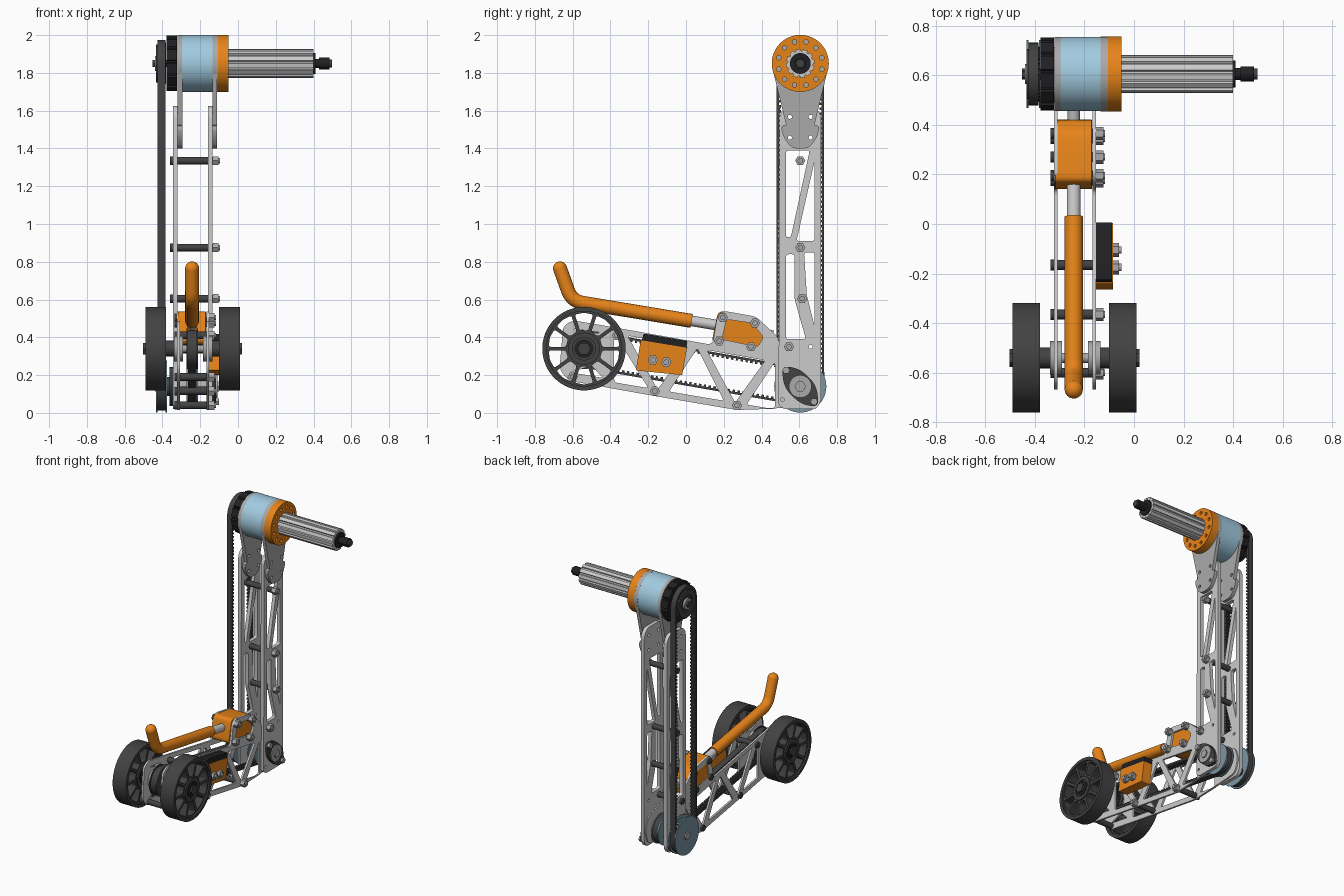
import bpy, bmesh
from math import sin, cos, pi, radians, atan2, acos, hypot
from mathutils import Vector

if "Cube" in bpy.data.objects:
    bpy.data.objects.remove(bpy.data.objects["Cube"])

def mat(name, c):
    m = bpy.data.materials.new(name)
    m.diffuse_color = (*c, 1)
    m.use_nodes = True
    m.node_tree.nodes["Principled BSDF"].inputs["Base Color"].default_value = m.diffuse_color
    return m

ORANGE = mat("orange", (0.80, 0.23, 0.01))
BLUE = mat("light_blue", (0.36, 0.60, 0.75))
STEEL = mat("blue_grey", (0.20, 0.30, 0.37))
BLACK = mat("black", (0.015, 0.015, 0.017))
DARK = mat("dark_grey", (0.055, 0.055, 0.055))
GREY = mat("grey", (0.40, 0.40, 0.40))
LIGHT = mat("light_grey", (0.55, 0.55, 0.55))

def finish(name, cu, m, rot=(0, 0, 0), loc=(0, 0, 0)):
    """Turn a curve into a clean mesh object."""
    tmp = bpy.data.objects.new(name + "_curve", cu)
    bpy.context.collection.objects.link(tmp)
    dg = bpy.context.evaluated_depsgraph_get()
    me = bpy.data.meshes.new_from_object(tmp.evaluated_get(dg))
    bpy.data.objects.remove(tmp)
    bm = bmesh.new()
    bm.from_mesh(me)
    bmesh.ops.remove_doubles(bm, verts=bm.verts, dist=1e-5)
    bmesh.ops.recalc_face_normals(bm, faces=bm.faces)
    bm.to_mesh(me)
    bm.free()
    me.shade_smooth()
    me.set_sharp_from_angle(angle=radians(30))
    me.materials.clear()
    me.materials.append(m)
    ob = bpy.data.objects.new(name, me)
    bpy.context.collection.objects.link(ob)
    ob.rotation_euler, ob.location = rot, loc
    return ob

def plate(name, x0, x1, loops, m=GREY):
    """Extrude (y, z) loops along x; inner loops become holes."""
    cu = bpy.data.curves.new(name, 'CURVE')
    cu.dimensions, cu.fill_mode, cu.extrude = '2D', 'BOTH', abs(x1 - x0) / 2
    for lp in loops:
        s = cu.splines.new('POLY')
        s.points.add(len(lp) - 1)
        for p, (y, z) in zip(s.points, lp):
            p.co = (y, z, 0, 1)
        s.use_cyclic_u = True
    return finish(name, cu, m, (pi / 2, 0, pi / 2), ((x0 + x1) / 2, 0, 0))

def circle(y, z, r, n=32, a0=0):
    return [(y + r * cos(a0 + 2 * pi * i / n), z + r * sin(a0 + 2 * pi * i / n)) for i in range(n)]

def fillet(pts, r=0.015, n=4):
    out = []
    for i, p in enumerate(pts):
        p = Vector(p)
        a, b = Vector(pts[i - 1]) - p, Vector(pts[(i + 1) % len(pts)]) - p
        d = min(r, a.length * 0.45, b.length * 0.45)
        a, b = p + a.normalized() * d, p + b.normalized() * d
        for k in range(n + 1):
            t = k / n
            out.append(tuple(a * (1 - t) ** 2 + p * 2 * t * (1 - t) + b * t * t))
    return out

def gear(y, z, r, n, h, duty=0.5):
    out = []
    for i in range(n):
        for f, rr in ((0, r), (duty, r), (duty + 0.08, r - h), (0.92, r - h)):
            a = 2 * pi * (i + f) / n
            out.append((y + rr * cos(a), z + rr * sin(a)))
    return out

def disc(name, x0, x1, r, y, z, m=GREY, n=40, hole=0):
    return plate(name, x0, x1, [circle(y, z, r, n)] + ([circle(y, z, hole, n)] if hole else []), m)

def belt(name, x0, x1, c1, r1, c2, r2, thick=0.012, pitch=0.026):
    """Toothed belt around two pulleys."""
    def at(side):
        d = hypot(c2[0] - c1[0], c2[1] - c1[1])
        base = atan2(c2[1] - c1[1], c2[0] - c1[0])
        return base + side * acos((r1 - r2) / d)
    up, lo = at(1), at(-1)
    path = []
    def arc(c, r, a, b):
        n = 24
        path.extend([(Vector(c) + r * Vector((cos(a + (b - a) * i / n), sin(a + (b - a) * i / n))),
                      a + (b - a) * i / n) for i in range(n + 1)])
    arc(c1, r1, up, lo + 2 * pi)
    arc(c2, r2, lo, up)
    outer = [tuple(p) for p, a in path]
    inner = []
    for i, (p, a) in enumerate(path):
        q, b = path[(i + 1) % len(path)]
        if (q - p).length > 4 * pitch:
            b = a
        steps = max(1, round((q - p).length / pitch))
        for k in range(steps):
            for f, h in ((0, 1), (0.45, 1), (0.5, 1.9), (0.95, 1.9)):
                t = (k + f) / steps
                w = a + (b - a) * t
                inner.append(tuple(p.lerp(q, t) - Vector((cos(w), sin(w))) * thick * h))
    return plate(name, x0, x1, [outer, inner], DARK)

def bolt(name, y, z, xl, xr):
    disc(name + "_spacer", xl, xr, 0.02, y, z, DARK, 20)
    plate(name + "_nut", xr, xr + 0.03, [circle(y, z, 0.027, 6)])
    disc(name + "_tip", xr + 0.03, xr + 0.038, 0.014, y, z, GREY, 16)
    disc(name + "_head", xl - 0.014, xl, 0.022, y, z, DARK, 20)

TOP, PIV, AXL = (0.605, 1.85), (0.605, 0.14), (-0.54, 0.34)

# Upright truss plates and top gussets
mount_holes = [circle(y, z, 0.011, 14) for y in (0.55, 0.66) for z in (1.457, 1.567)]
upright = [fillet([(0.49, 0.04), (0.52, 0.02), (0.69, 0.02), (0.715, 0.06), (0.715, 1.58), (0.68, 1.625),
                   (0.53, 1.625), (0.495, 1.58)], 0.03),
           fillet([(0.53, 1.39), (0.53, 0.93), (0.555, 0.93), (0.655, 1.39)]),
           fillet([(0.68, 1.33), (0.68, 0.91), (0.585, 0.91)]),
           fillet([(0.53, 0.84), (0.575, 0.84), (0.575, 0.60), (0.635, 0.39), (0.53, 0.39)]),
           fillet([(0.68, 0.85), (0.625, 0.85), (0.64, 0.62), (0.68, 0.46)]),
           circle(0.66, 0.35, 0.01, 12), circle(0.51, 0.07, 0.01, 12)] + mount_holes
a = [radians(-8 + i * 196 / 24) for i in range(25)]
gusset = [[(TOP[0] + 0.15 * cos(t), TOP[1] + 0.15 * sin(t)) for t in a] +
          fillet([(0.50, 1.525), (0.515, 1.46), (0.56, 1.40), (0.65, 1.40), (0.695, 1.46), (0.71, 1.525)], 0.03)
          ] + mount_holes
for side, x in (("left", -0.345), ("right", -0.16)):
    plate("upright_plate_" + side, x, x + 0.026, upright, LIGHT)
    plate("top_gusset_" + side, x + 0.026, x + 0.05, gusset)
for i, (y, z) in enumerate([(0.605, 1.335), (0.605, 0.875), (0.615, 0.605), (0.545, 0.35)]):
    bolt(f"upright_bolt_{i}", y, z, -0.345, -0.133)

# Top drum, flange, output shaft
disc("drum", -0.297, -0.135, 0.15, *TOP, BLUE, 64)
disc("drum_left_cap", -0.32, -0.295, 0.15, *TOP, GREY, 64)
flange_holes = [circle(TOP[0] + 0.118 * cos(t), TOP[1] + 0.118 * sin(t), 0.012, 14)
                for t in [pi / 6 * (k + 0.5) for k in range(12)]]
disc("drum_rim", -0.135, -0.1, 0.1505, *TOP, GREY, 64)
plate("drum_flange", -0.105, -0.05, [circle(*TOP, 0.151, 64)] + flange_holes, ORANGE)
plate("output_shaft", -0.06, 0.40, [gear(*TOP, 0.077, 12, 0.010, 0.6)], LIGHT)
disc("shaft_collar", 0.395, 0.41, 0.055, *TOP, BLACK)
disc("shaft_neck", 0.41, 0.43, 0.024, *TOP, BLACK)
disc("shaft_knob", 0.43, 0.485, 0.031, *TOP, BLACK, 12)
disc("shaft_tip", 0.485, 0.498, 0.022, *TOP, DARK)
plate("clutch_ring", -0.378, -0.322, [gear(*TOP, 0.147, 12, 0.012, 0.75)], BLACK)

# Outer drive belt and pulleys
belt("drive_belt", -0.425, -0.385, PIV, 0.127, TOP, 0.125)
plate("upper_pulley", -0.425, -0.38, [gear(*TOP, 0.110, 30, 0.01)], DARK)
disc("upper_pulley_rim", -0.434, -0.425, 0.10, *TOP, DARK, 40, 0.06)
disc("upper_pulley_hub", -0.44, -0.42, 0.04, *TOP, GREY)
plate("upper_pulley_shaft", -0.452, -0.37, [circle(*TOP, 0.022, 6)], DARK)
plate("lower_pulley", -0.425, -0.375, [gear(*PIV, 0.112, 30, 0.01)], STEEL)
for i, x in enumerate((-0.433, -0.383)):
    disc(f"lower_pulley_flange_{i}", x, x + 0.008, 0.138, *PIV, STEEL, 48, 0.03)
disc("lower_pulley_hub", -0.385, -0.345, 0.05, *PIV, DARK)
plate("pivot_shaft", -0.44, -0.10, [circle(*PIV, 0.03, 6)])

# Pivot bearing blocks
diamond = fillet([(0.505, 0.25), (0.60, 0.235), (0.69, 0.15), (0.705, 0.03), (0.61, 0.045), (0.52, 0.13)], 0.05)
for side, x in (("left", -0.362), ("right", -0.134)):
    plate("bearing_block_" + side, x, x + 0.018, [diamond], DARK)
disc("bearing_boss", -0.12, -0.108, 0.06, *PIV, GREY)
for i, (y, z) in enumerate([(0.53, 0.225), (0.678, 0.06)]):
    plate(f"bearing_nut_{i}", -0.12, -0.10, [circle(y, z, 0.02, 6)])

# Lower arm truss plates
def B(y): return (y, 0.066 - 0.168 * y + 0.032)
def T(y): return (y, 0.385 - 0.18 * y - 0.032)
arm = [fillet([(-0.67, 0.23), (-0.65, 0.46), (-0.60, 0.49), (-0.42, 0.46), (0.14, 0.36), (0.165, 0.51), (0.20, 0.54),
               (0.37, 0.51), (0.49, 0.40), (0.50, 0.295), (0.68, 0.23), (0.71, 0.14), (0.68, 0.04), (0.60, 0.03),
               (0.27, 0.015), (-0.17, 0.09), (-0.62, 0.17)], 0.03),
       fillet([T(-0.38), B(-0.38), B(-0.20)]), fillet([T(-0.31), T(0.01), B(-0.15)]),
       fillet([B(-0.09), B(0.20), T(0.06)]), fillet([T(0.11), T(0.42), B(0.26)]),
       fillet([B(0.32), B(0.47), T(0.47)]),
       fillet([(0.19, 0.39), (0.215, 0.495), (0.35, 0.475), (0.41, 0.40), (0.38, 0.35)]),
       fillet([(-0.60, 0.445), (-0.45, 0.425), (-0.52, 0.42)], 0.01),
       fillet([(-0.61, 0.215), (-0.44, 0.185), (-0.50, 0.25)], 0.01)]
for side, x in (("left", -0.322), ("right", -0.168)):
    plate("arm_plate_" + side, x, x + 0.014, arm, LIGHT)
for i, (y, z) in enumerate([(-0.165, 0.115), (0.27, 0.04), (-0.60, 0.19), (-0.365, 0.41), (0.195, 0.505),
                            (0.365, 0.475), (0.345, 0.35), (0.175, 0.38)]):
    bolt(f"arm_bolt_{i}", y, z, -0.322, -0.154)

# Inner belt with its pulleys
belt("arm_belt", -0.265, -0.22, AXL, 0.10, PIV, 0.10)
for nm, c, m in (("axle_pulley", AXL, DARK), ("pivot_pulley", PIV, STEEL)):
    plate(nm, -0.265, -0.22, [gear(*c, 0.087, 24, 0.008)], m)
    for i, x in enumerate((-0.273, -0.22)):
        disc(f"{nm}_flange_{i}", x, x + 0.008, 0.108, *c, m)

# Wheels and axle
spokes = []
for k in range(10):
    t = radians(36 * k + 18)
    wedge = [(0.098, -12.5), (0.098, 12.5), (0.187, 15), (0.19, 0), (0.187, -15)]
    spokes.append(fillet([(AXL[0] + r * cos(t + radians(d)), AXL[1] + r * sin(t + radians(d)))
                          for r, d in wedge], 0.012))
for side, x in (("left", -0.49), ("right", -0.10)):
    disc(f"{side}_tyre", x, x + 0.11, 0.221, *AXL, DARK, 64, 0.198)
    plate(f"{side}_wheel_web", x + 0.012, x + 0.098, [circle(*AXL, 0.2, 64)] + spokes, DARK)
    disc(f"{side}_wheel_hub", x + 0.002, x + 0.108, 0.085, *AXL, DARK, 40, 0.06)
    disc(f"{side}_wheel_core", x + 0.006, x + 0.104, 0.05, *AXL, BLACK)
    disc(f"{side}_axle_collar", *((-0.38, -0.32) if side == "left" else (-0.155, -0.10)), 0.042, *AXL, DARK)
for i, x in enumerate((-0.338, -0.308, -0.186, -0.154)):
    disc(f"axle_bearing_{i}", x, x + 0.018, 0.068, *AXL, GREY)
disc("axle", -0.495, 0.015, 0.02, *AXL, GREY)
for i, x in enumerate((-0.502, 0.01)):
    plate(f"axle_end_{i}", x, x + 0.012, [circle(*AXL, 0.036, 6)], DARK)

# Orange hitch block with rod and bent handle
block = plate("hitch_block", -0.318, -0.17,
              [fillet([(0.135, 0.37), (0.17, 0.54), (0.37, 0.51), (0.425, 0.45), (0.40, 0.31)], 0.03)], ORANGE)
bv = block.modifiers.new("edge_round", 'BEVEL')
bv.width, bv.segments = 0.006, 2

def tube(name, pts, r, m):
    cu = bpy.data.curves.new(name, 'CURVE')
    cu.dimensions, cu.bevel_depth, cu.bevel_resolution, cu.use_fill_caps = '3D', r, 6, True
    s = cu.splines.new('POLY')
    s.points.add(len(pts) - 1)
    for p, (y, z) in zip(s.points, pts):
        p.co = (-0.243, y, z, 1)
    return finish(name, cu, m)

def bend(a, p, b, d, n=8):
    a, p, b = Vector(a), Vector(p), Vector(b)
    u, v = p + (a - p).normalized() * d, p + (b - p).normalized() * d
    return [a] + [u * (1 - t) ** 2 + p * 2 * t * (1 - t) + v * t * t for t in [i / n for i in range(n + 1)]] + [b]

tube("handle", bend((0.03, 0.487), (-0.605, 0.592), (-0.667, 0.765), 0.06), 0.037, ORANGE)
tube("handle_rod", [(0.0, 0.492), (0.18, 0.462)], 0.028, LIGHT)
tube("hitch_stub", [(0.38, 0.425), (0.46, 0.41)], 0.026, GREY)
bpy.ops.mesh.primitive_uv_sphere_add(segments=24, ring_count=12, radius=0.037, location=(-0.243, -0.667, 0.765))
tip = bpy.context.object
tip.name = "handle_tip"
tip.data.materials.append(ORANGE)
bpy.ops.object.shade_smooth()

# Side box with black cover
plate("side_box", -0.158, -0.085, [fillet([(-0.265, 0.225), (-0.24, 0.385), (0.005, 0.345), (-0.02, 0.20)], 0.008)], ORANGE)
plate("side_box_cover", -0.154, -0.088, [fillet([(-0.235, 0.375), (-0.225, 0.42), (0.008, 0.38), (0.0, 0.335)], 0.008)], BLACK)
for i, (y, z) in enumerate([(-0.175, 0.28), (-0.105, 0.268)]):
    plate(f"side_box_nut_{i}", -0.085, -0.06, [circle(y, z, 0.028, 6)])
    disc(f"side_box_screw_{i}", -0.06, -0.05, 0.015, y, z, GREY, 16)
